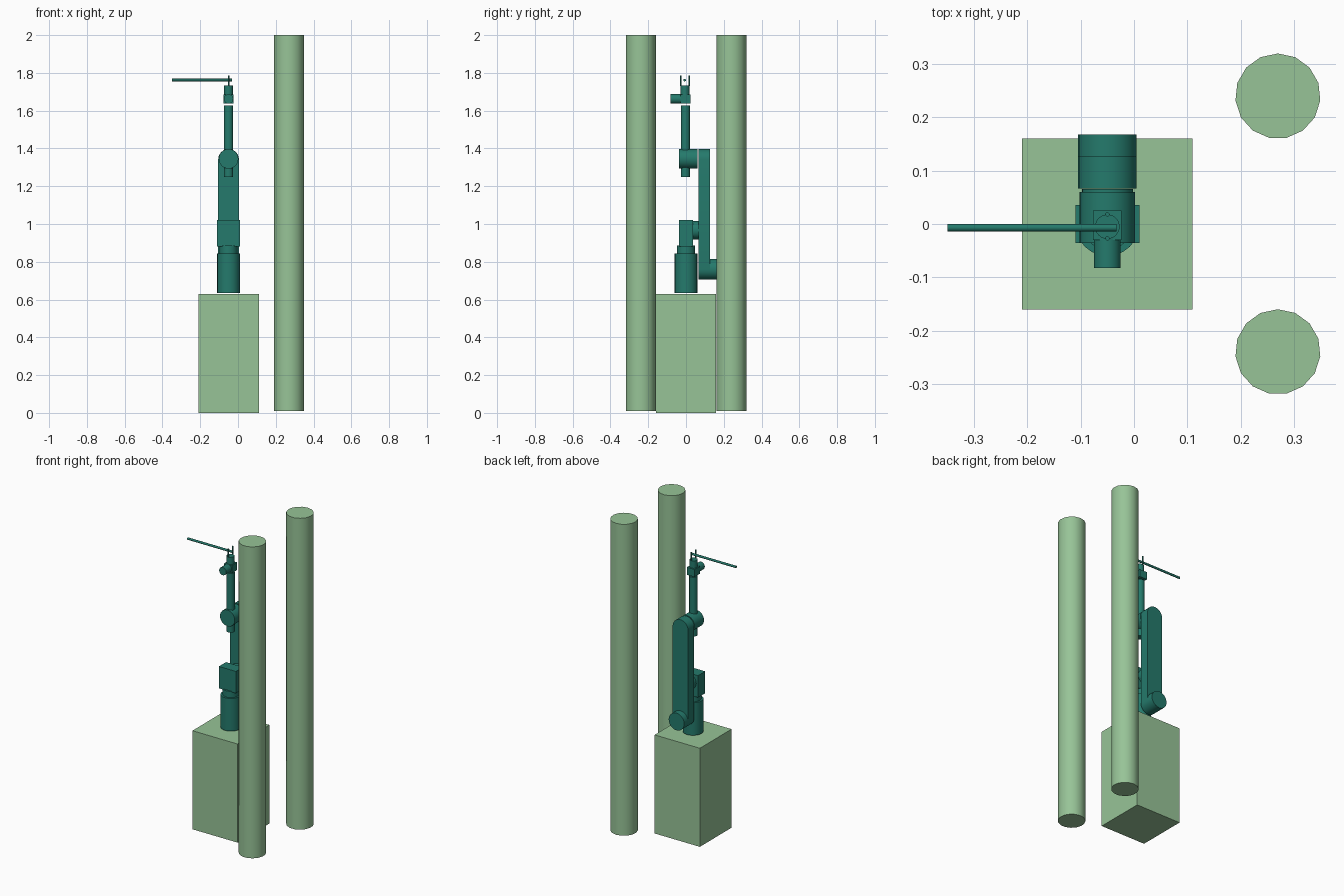
import bpy, bmesh, math
from mathutils import Matrix

if "Cube" in bpy.data.objects:
    bpy.data.objects.remove(bpy.data.objects["Cube"], do_unlink=True)


def material(name, rgb):
    m = bpy.data.materials.new(name)
    m.use_nodes = True
    m.diffuse_color = (*rgb, 1)
    m.node_tree.nodes["Principled BSDF"].inputs["Base Color"].default_value = (*rgb, 1)
    return m


pale_green = material("pale green", (0.31, 0.55, 0.31))
dark_teal = material("dark teal", (0.018, 0.195, 0.15))


def finish(name, bm, mat):
    bmesh.ops.recalc_face_normals(bm, faces=bm.faces)
    mesh = bpy.data.meshes.new(name)
    bm.to_mesh(mesh)
    bm.free()
    mesh.materials.append(mat)
    ob = bpy.data.objects.new(name, mesh)
    bpy.context.collection.objects.link(ob)
    bpy.ops.object.select_all(action='DESELECT')
    ob.select_set(True)
    bpy.context.view_layer.objects.active = ob
    bpy.ops.object.shade_smooth_by_angle(angle=math.radians(35))
    return ob


def box(name, lo, hi, mat):
    bm = bmesh.new()
    bmesh.ops.create_cube(bm, size=1)
    for v in bm.verts:
        v.co = [a + (c + 0.5) * (b - a) for a, b, c in zip(lo, hi, v.co)]
    return finish(name, bm, mat)


def cylinder(name, axis, centre, start, end, r, mat, sides=24, turn=0.0):
    """Cylinder along an axis; centre gives the other two coordinates in order."""
    bm = bmesh.new()
    bmesh.ops.create_cone(bm, cap_ends=True, segments=sides, radius1=r, radius2=r,
                          depth=end - start, matrix=Matrix.Rotation(turn, 4, 'Z'))
    mid = list(centre)
    mid.insert("xyz".index(axis), (start + end) / 2)
    rot = {"x": Matrix.Rotation(math.pi / 2, 4, 'Y'),
           "y": Matrix.Rotation(math.pi / 2, 4, 'X'),
           "z": Matrix.Identity(4)}[axis]
    bm.transform(Matrix.Translation(mid) @ rot)
    return finish(name, bm, mat)


def capsule_link(name, x, z0, z1, r, y0, y1, mat, steps=12):
    """Flat bar with rounded ends, extruded along y."""
    bm = bmesh.new()
    pts = []
    for zc, a0 in ((z1, 0), (z0, math.pi)):
        for i in range(steps + 1):
            a = a0 + math.pi * i / steps
            pts.append(bm.verts.new((x + r * math.cos(a), y0, zc + r * math.sin(a))))
    face = bm.faces.new(pts)
    ext = bmesh.ops.extrude_face_region(bm, geom=[face], use_keep_orig=True)
    bmesh.ops.translate(bm, vec=(0, y1 - y0, 0),
                        verts=[g for g in ext["geom"] if isinstance(g, bmesh.types.BMVert)])
    return finish(name, bm, mat)


X = -0.05  # arm axis

# Surroundings: pedestal and two tall columns
box("pedestal", (-0.21, -0.16, 0), (0.11, 0.16, 0.63), pale_green)
for side, y in (("front", -0.24), ("back", 0.24)):
    cylinder(side + "_column", "z", (0.27, y), 0.01, 2.0, 0.08, pale_green, 15)

# Base and shoulder
cylinder("arm_base", "z", (X, 0), 0.636, 0.845, 0.06, dark_teal)
cylinder("base_neck", "z", (X, 0), 0.84, 0.885, 0.048, dark_teal)
box("shoulder_block", (-0.11, -0.036, 0.88), (0.01, 0.036, 1.02), dark_teal)
cylinder("shoulder_joint", "y", (X, 0.967), 0.03, 0.066, 0.048, dark_teal)

# Upper arm with counterweight
capsule_link("upper_arm", X, 0.76, 1.342, 0.055, 0.067, 0.128, dark_teal)
cylinder("counterweight", "y", (X, 0.76), 0.12, 0.168, 0.055, dark_teal)

# Elbow and forearm
cylinder("elbow_joint", "y", (X, 1.345), -0.036, 0.06, 0.052, dark_teal)
cylinder("forearm", "z", (X, -0.003), 1.25, 1.628, 0.024, dark_teal)

# Wrist
box("wrist_block", (-0.077, -0.03, 1.637), (-0.023, 0.025, 1.685), dark_teal)
cylinder("wrist_motor", "y", (X, 1.662), -0.083, 0.0, 0.025, dark_teal)
cylinder("tool_mount", "z", (X, -0.005), 1.68, 1.732, 0.023, dark_teal)

# Gripper fingers holding a rod
for side, y in (("front", -0.027), ("back", 0.018)):
    cylinder(side + "_finger", "z", (X, y), 1.73, 1.785, 0.004, dark_teal, 12)
cylinder("held_rod", "x", (-0.007, 1.762), -0.35, -0.033, 0.007, dark_teal, 12)
